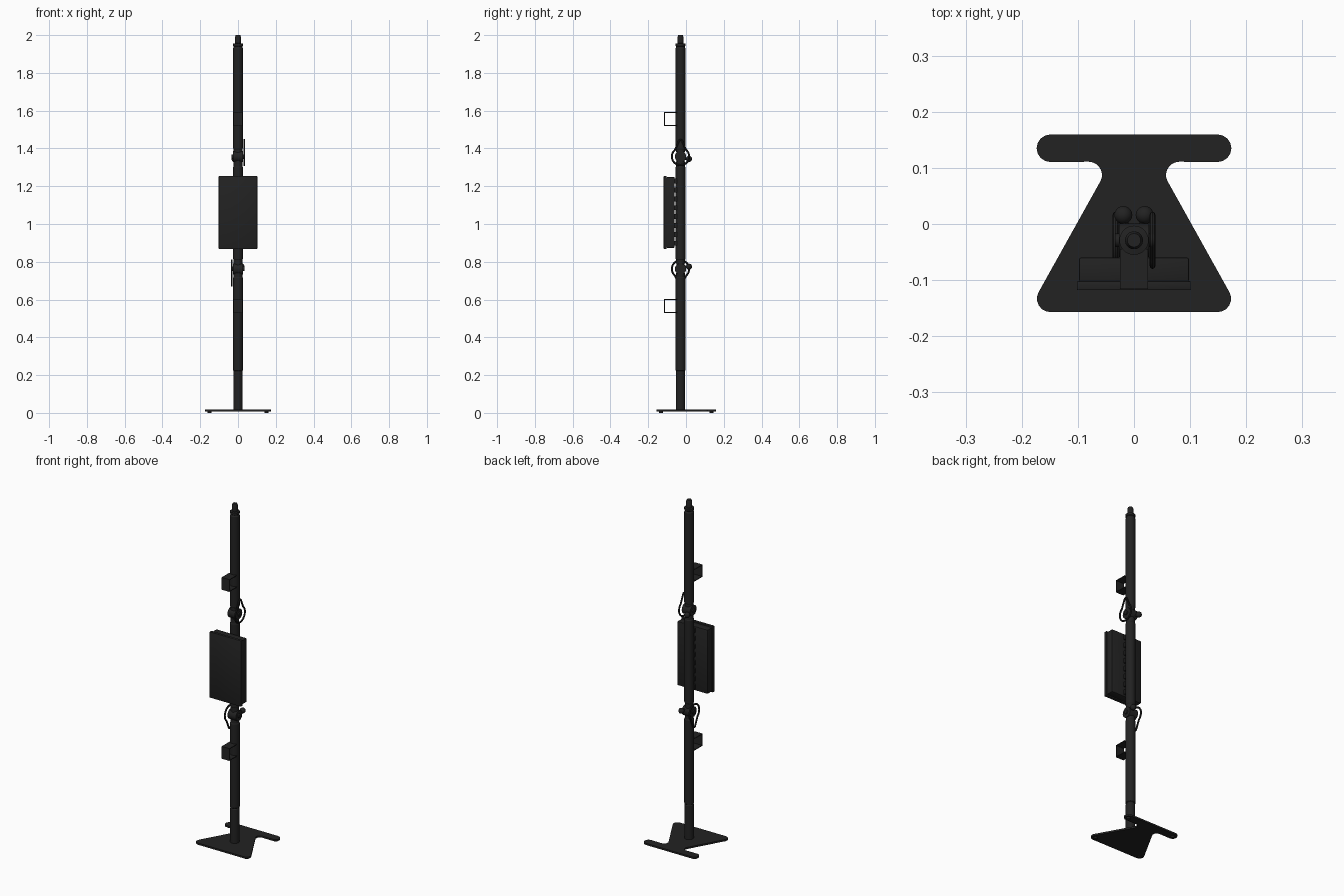
import bpy, bmesh, math
from mathutils import Vector

cube = bpy.data.objects.get("Cube")
if cube:
    bpy.data.objects.remove(cube)


def material(name, colour):
    m = bpy.data.materials.new(name)
    m.use_nodes = True
    m.diffuse_color = colour
    m.node_tree.nodes["Principled BSDF"].inputs["Base Color"].default_value = colour
    return m


BLACK = material("matte black", (0.016, 0.016, 0.016, 1))
POLE_Y = -0.029


def finish(obj, name, smooth=True):
    obj.name = name
    obj.data.materials.append(BLACK)
    if smooth:
        bpy.ops.object.select_all(action='DESELECT')
        obj.select_set(True)
        bpy.context.view_layer.objects.active = obj
        bpy.ops.object.shade_smooth_by_angle()
    return obj


def from_bmesh(bm, name, smooth=True):
    bmesh.ops.recalc_face_normals(bm, faces=bm.faces)
    me = bpy.data.meshes.new(name)
    bm.to_mesh(me)
    bm.free()
    obj = bpy.data.objects.new(name, me)
    bpy.context.collection.objects.link(obj)
    return finish(obj, name, smooth)


def box(name, lo, hi, bevel=0):
    lo, hi = Vector(lo), Vector(hi)
    bm = bmesh.new()
    bmesh.ops.create_cube(bm, size=1)
    for v in bm.verts:
        v.co = (lo + hi) / 2 + v.co * (hi - lo)
    if bevel:
        bmesh.ops.bevel(bm, geom=bm.edges[:], offset=bevel, segments=2, affect='EDGES', profile=0.5)
    return from_bmesh(bm, name)


def rod(name, a, b, r, sides=32):
    a, b = Vector(a), Vector(b)
    bpy.ops.mesh.primitive_cylinder_add(radius=r, depth=(b - a).length, vertices=sides, location=(a + b) / 2)
    obj = bpy.context.object
    obj.rotation_euler = (b - a).to_track_quat('Z', 'Y').to_euler()
    return finish(obj, name)


def lathe(name, profile, sides=32):
    bm = bmesh.new()
    vs = [bm.verts.new((r, 0, z)) for r, z in profile]
    es = [bm.edges.new(p) for p in zip(vs, vs[1:])]
    bmesh.ops.spin(bm, geom=vs + es, cent=(0, 0, 0), axis=(0, 0, 1), angle=math.tau, steps=sides)
    bmesh.ops.remove_doubles(bm, verts=bm.verts, dist=1e-5)
    bmesh.ops.translate(bm, verts=bm.verts, vec=(0, POLE_Y, 0))
    return from_bmesh(bm, name)


def wire(name, points, r, cyclic=True):
    cu = bpy.data.curves.new(name, 'CURVE')
    cu.dimensions = '3D'
    cu.bevel_depth = r
    cu.bevel_resolution = 2
    sp = cu.splines.new('POLY')
    sp.points.add(len(points) - 1)
    for p, co in zip(sp.points, points):
        p.co = (*co, 1)
        p.radius = 1
    sp.use_cyclic_u = cyclic
    obj = bpy.data.objects.new(name, cu)
    bpy.context.collection.objects.link(obj)
    bpy.ops.object.select_all(action='DESELECT')
    obj.select_set(True)
    bpy.context.view_layer.objects.active = obj
    bpy.ops.object.convert(target='MESH')
    return finish(bpy.context.object, name)


# Base plate: rear bar, waist and flared front, mirrored across x
def arc(cx, cy, r, start, end, n=6):
    return [(cx + r * math.cos(math.radians(start + (end - start) * i / n)),
             cy + r * math.sin(math.radians(start + (end - start) * i / n))) for i in range(n + 1)]


half = (arc(0.149, -0.133, 0.024, -90, 28) + [(0.060, 0.076)]
        + arc(0.081, 0.087, 0.024, 190, 90) + arc(0.149, 0.135, 0.0245, -90, 90, 8))
outline = half + [(-x, y) for x, y in reversed(half)]
bm = bmesh.new()
face = bm.faces.new([bm.verts.new((x, y, 0.008)) for x, y in outline])
top = bmesh.ops.extrude_face_region(bm, geom=[face])
bmesh.ops.translate(bm, vec=(0, 0, 0.01), verts=[g for g in top["geom"] if isinstance(g, bmesh.types.BMVert)])
from_bmesh(bm, "base_plate", False)
for side in (-1, 1):
    for y in (-0.133, 0.135):
        rod("base_foot", (side * 0.15, y, 0), (side * 0.15, y, 0.009), 0.011, 16)

# Pole in three sections with necks at the hinges, and a stepped tip
lathe("lower_pole", [(0, 0.016), (0.025, 0.016), (0.025, 0.215), (0.023, 0.218), (0.023, 0.222),
                     (0.026, 0.225), (0.026, 0.715), (0.023, 0.72), (0.023, 0.74), (0, 0.74)])
lathe("middle_pole", [(0, 0.79), (0.023, 0.79), (0.023, 0.81), (0.026, 0.815), (0.026, 1.30),
                      (0.023, 1.305), (0.023, 1.33), (0, 1.33)])
lathe("upper_pole", [(0, 1.38), (0.023, 1.38), (0.023, 1.395), (0.026, 1.40), (0.026, 1.93),
                     (0.023, 1.935), (0.023, 1.94), (0.026, 1.943), (0.026, 1.955), (0.016, 1.957),
                     (0.016, 1.99), (0.012, 2.0), (0, 2.0)])

# Hinge, pull ring and ball knob; the lower joint is the upper one turned over
for label, z, s in (("upper", 1.357, 1), ("lower", 0.762, -1)):
    rod(label + "_hinge_core", (0, POLE_Y, z - 0.045), (0, POLE_Y, z + 0.045), 0.021)
    rod(label + "_hinge_barrel", (-0.027, POLE_Y, z), (0.027, POLE_Y, z), 0.03)
    rod(label + "_hinge_pin", (-0.034, POLE_Y, z), (0.034, POLE_Y, z), 0.012, 16)
    rx = s * 0.033
    ring = [(rx, POLE_Y + y, z + s * h) for y, h in arc(0, 0, 0.046, 130, 410, 28)]
    tip = [(rx, POLE_Y + y, z + s * h) for y, h in arc(0, 0.078, 0.010, 35, 145, 6)]
    wire(label + "_pull_ring", ring + tip, 0.005)
    kz = z - s * 0.012 if s > 0 else z + 0.012
    rod(label + "_knob_stem", (-s * 0.008, POLE_Y, kz), (-s * 0.019, 0.012, kz), 0.006, 12)
    bpy.ops.mesh.primitive_uv_sphere_add(segments=20, ring_count=12, radius=0.016, location=(-s * 0.019, 0.016, kz))
    finish(bpy.context.object, label + "_knob")

# Bent strap brackets on the front of the pole
for label, z in (("upper", 1.556), ("lower", 0.566)):
    lo, hi, t = z - 0.036, z + 0.036, 0.004
    box(label + "_bracket_front", (-0.025, -0.116, lo), (0.025, -0.112, hi))
    for edge in (lo, hi - t):
        box(label + "_bracket_arm", (-0.025, -0.113, edge), (0.025, -0.045, edge + t))

# Control box: front cover, slightly smaller housing and mounting clips
box("box_cover", (-0.102, -0.118, 0.868), (0.102, -0.102, 1.254), 0.002)
box("box_housing", (-0.098, -0.103, 0.874), (0.098, -0.06, 1.248), 0.003)
for i in range(8):
    z = 0.885 + i * 0.047
    box("box_clip", (-0.02, -0.062, z), (0.02, -0.048, z + 0.026))
